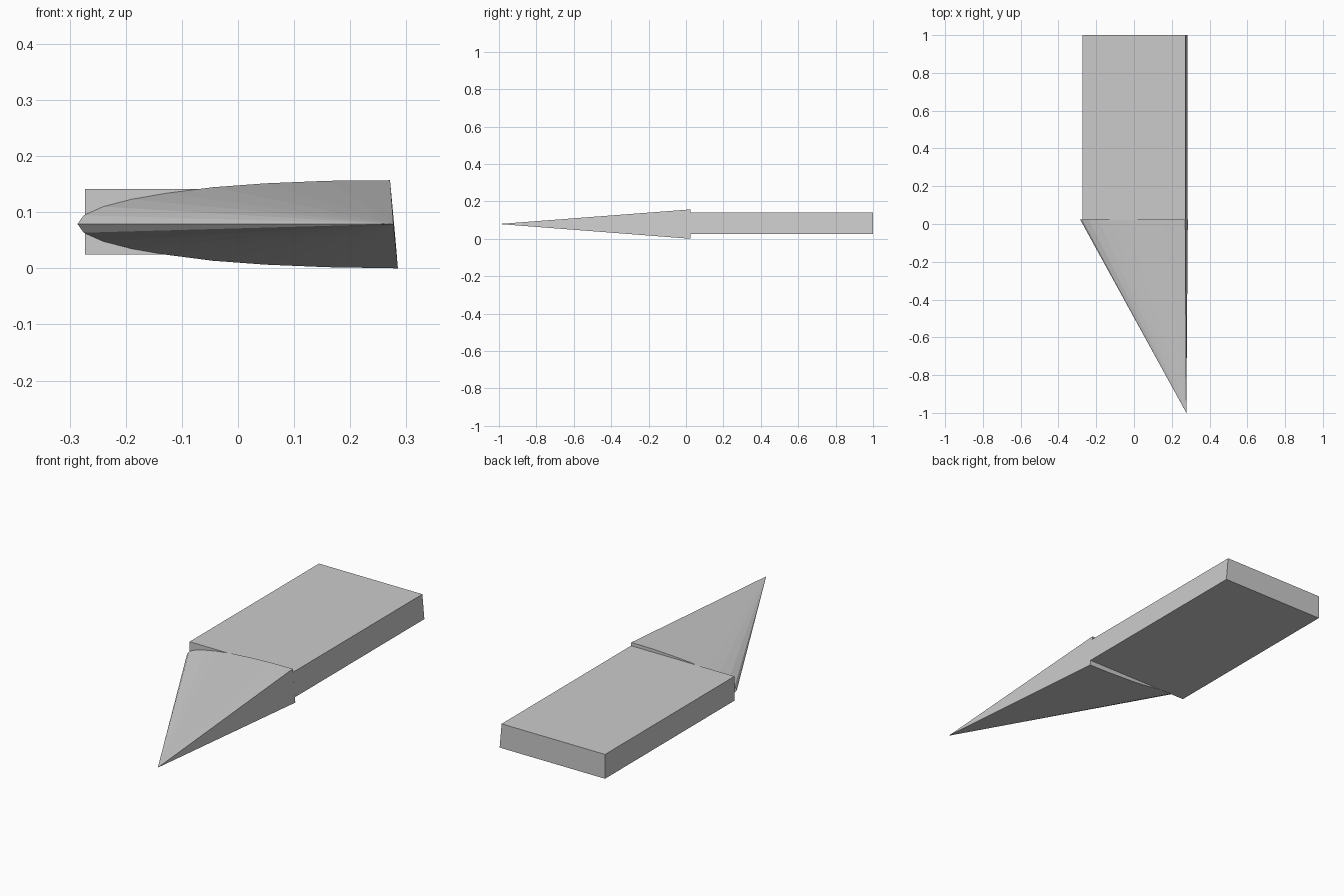
import bpy, bmesh

if "Cube" in bpy.data.objects:
    bpy.data.objects.remove(bpy.data.objects["Cube"])


def make_solid(name, outline, y_start, y_end=None, apex=None):
    """Closed x/z outline at y_start, extruded to y_end or drawn to an apex."""
    bm = bmesh.new()
    base = [bm.verts.new((x, y_start, z)) for x, z in outline]
    bm.faces.new(base)
    n = len(base)
    if apex:
        tip = bm.verts.new(apex)
        for i in range(n):
            bm.faces.new((base[i], base[(i + 1) % n], tip))
    else:
        end = [bm.verts.new((x, y_end, z)) for x, z in outline]
        bm.faces.new(end)
        for i in range(n):
            j = (i + 1) % n
            bm.faces.new((base[i], base[j], end[j], end[i]))
    bmesh.ops.recalc_face_normals(bm, faces=bm.faces)
    mesh = bpy.data.meshes.new(name)
    bm.to_mesh(mesh)
    bm.free()
    obj = bpy.data.objects.new(name, mesh)
    bpy.context.collection.objects.link(obj)
    return obj


JOIN_Y = 0.025
MID_Z = 0.079

# Slab body with a slightly leaning right side
make_solid("slab_body",
           [(-0.273, 0.025), (0.283, 0.025), (0.2725, 0.141), (-0.273, 0.141)],
           JOIN_Y, y_end=1.0)

# Pointed nose: half-oval section, mirrored top to bottom, drawn to a tip
half = [(-0.275, 0.0155), (-0.24, 0.031), (-0.19, 0.044), (-0.13, 0.0545),
        (-0.045, 0.0655), (0.05, 0.0725), (0.16, 0.077)]
upper = [(x, MID_Z + h) for x, h in half] + [(0.271, 0.157)]
lower = [(x, MID_Z - h) for x, h in half] + [(0.285, 0.0)]
nose = make_solid("pointed_nose",
                  [(-0.286, MID_Z)] + upper + lower[::-1],
                  JOIN_Y, apex=(0.277, -1.0, MID_Z))
